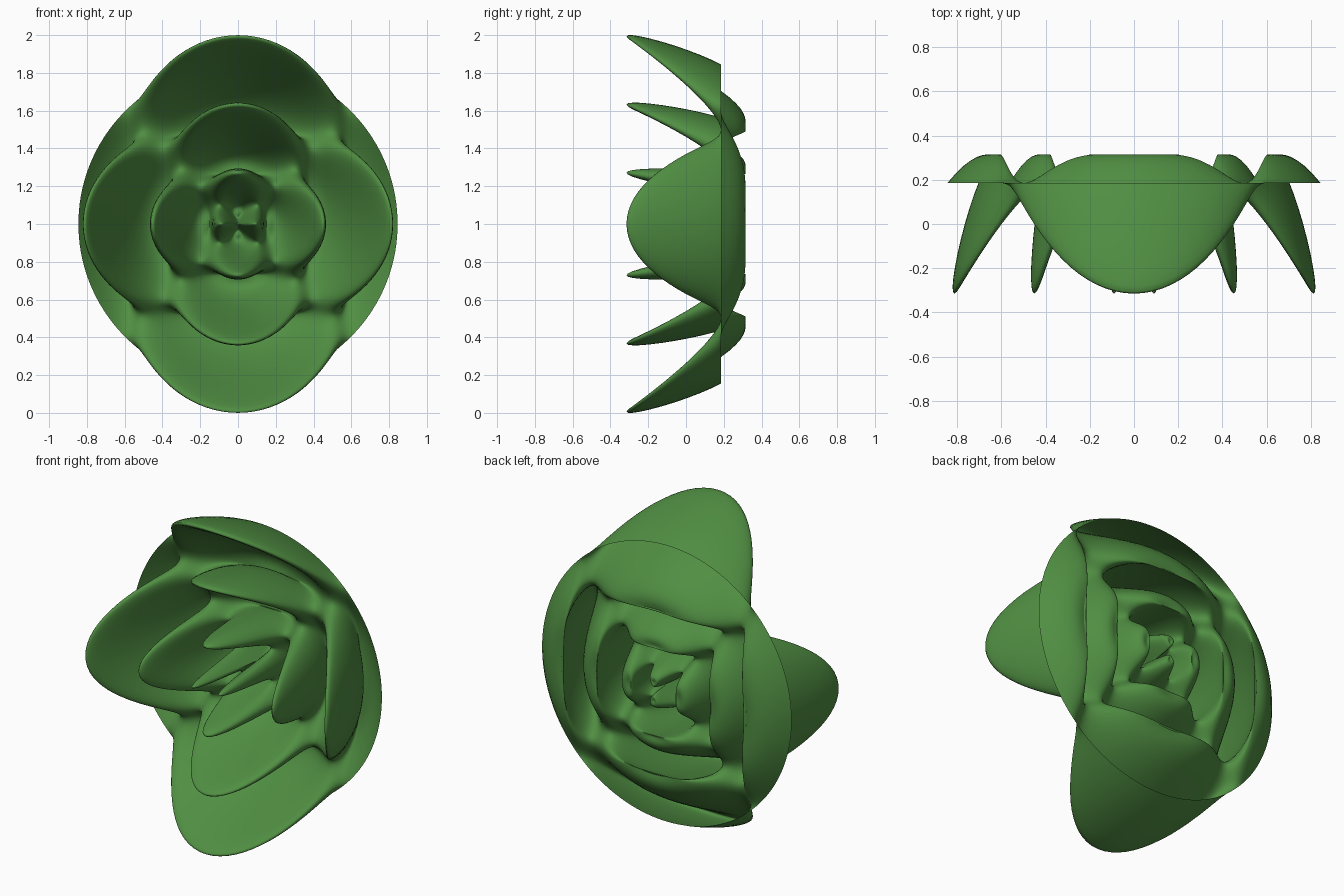
import bpy, bmesh
from math import sin, cos, pi

if "Cube" in bpy.data.objects:
    bpy.data.objects.remove(bpy.data.objects["Cube"])

R = 0.845          # flat rim circle
RINGS = 3          # nested petal rings
NS, NT = 120, 144  # radial and angular steps


def petal_point(s, t):
    """Disc point lifted by a four-lobed radial wave; forward lobes flare out."""
    w = sin(2 * pi * RINGS * s / R) * cos(2 * t)
    flare = s * (1 + 0.246 * w + 0.037 * w * w)
    depth = 0.185 - 0.3125 * w - 0.1875 * w * w
    return flare * cos(t), depth, 1 + flare * sin(t)


# Rippled sheet of petals, built as a polar grid
bm = bmesh.new()
centre = bm.verts.new(petal_point(0, 0))
rings = [[bm.verts.new(petal_point(R * i / NS, 2 * pi * j / NT)) for j in range(NT)]
         for i in range(1, NS + 1)]
for j in range(NT):
    k = (j + 1) % NT
    bm.faces.new((centre, rings[0][j], rings[0][k]))
    for a, b in zip(rings, rings[1:]):
        bm.faces.new((a[j], b[j], b[k], a[k]))
for f in bm.faces:
    f.smooth = True

mesh = bpy.data.meshes.new("flower_petals")
bm.to_mesh(mesh)
bm.free()
flower = bpy.data.objects.new("flower_petals", mesh)
bpy.context.collection.objects.link(flower)

# Leaf green
green = bpy.data.materials.new("leaf_green")
green.diffuse_color = (0.08, 0.27, 0.055, 1)
green.use_nodes = True
green.node_tree.nodes["Principled BSDF"].inputs["Base Color"].default_value = green.diffuse_color
mesh.materials.append(green)
